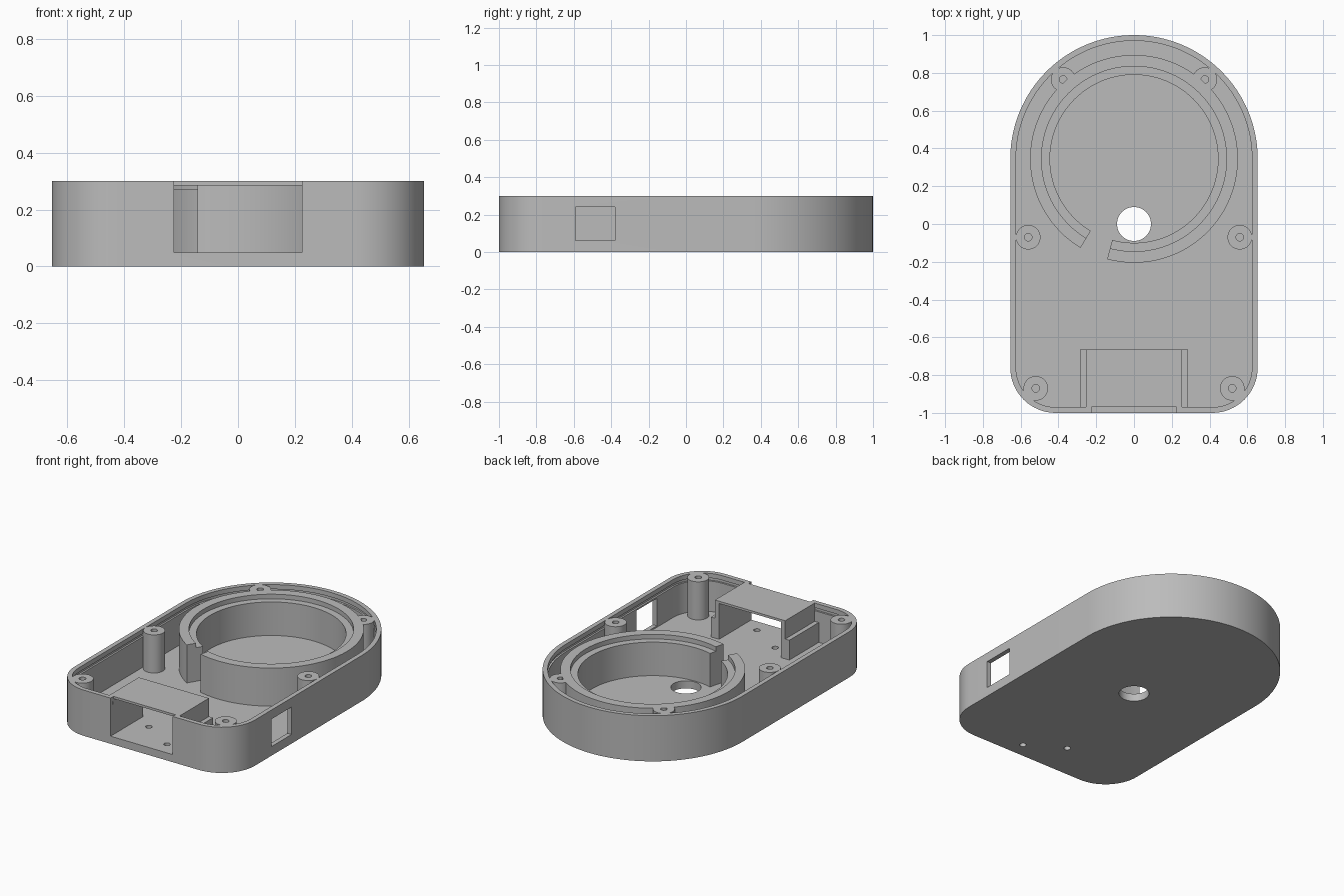
import bpy, bmesh, math
from mathutils import Vector

if "Cube" in bpy.data.objects:
    bpy.data.objects.remove(bpy.data.objects["Cube"])

grey = bpy.data.materials.new("plain grey")
grey.diffuse_color = (0.5, 0.5, 0.5, 1)
grey.use_nodes = True
grey.node_tree.nodes["Principled BSDF"].inputs["Base Color"].default_value = grey.diffuse_color

TOP, FLOOR = 0.30, 0.05
HALF, CORNER, ARC_Y = 0.655, 0.24, 0.345


def loft(name, loops):
    """Skin a list of equal-length point loops and cap both ends."""
    bm = bmesh.new()
    rows = [[bm.verts.new(p) for p in loop] for loop in loops]
    n = len(rows[0])
    for a, b in zip(rows, rows[1:]):
        for i in range(n):
            j = (i + 1) % n
            bm.faces.new((a[i], a[j], b[j], b[i]))
    bm.faces.new(rows[0])
    bm.faces.new(rows[-1])
    bmesh.ops.recalc_face_normals(bm, faces=bm.faces)
    me = bpy.data.meshes.new(name)
    bm.to_mesh(me)
    bm.free()
    me.materials.append(grey)
    ob = bpy.data.objects.new(name, me)
    bpy.context.collection.objects.link(ob)
    return ob


def box(name, x0, x1, y0, y1, z0, z1):
    return loft(name, [[(x0, y0, z), (x1, y0, z), (x1, y1, z), (x0, y1, z)]
                       for z in (z0, z1)])


def circle(x, y, r, z, n=32):
    return [(x + r * math.cos(math.tau * i / n), y + r * math.sin(math.tau * i / n), z)
            for i in range(n)]


def outline(inset, z):
    """Arched tray outline: round back end, two rounded front corners."""
    pts = []
    for cx, cy, r, a0, a1, n in ((0, ARC_Y, HALF, 0, 180, 64),
                                 (CORNER - HALF, CORNER - 1, CORNER, 180, 270, 16),
                                 (HALF - CORNER, CORNER - 1, CORNER, 270, 360, 16)):
        for i in range(n + 1):
            a = math.radians(a0 + (a1 - a0) * i / n)
            pts.append((cx + (r - inset) * math.cos(a), cy + (r - inset) * math.sin(a), z))
    return pts


def cut(target, cutters):
    bpy.context.view_layer.objects.active = target
    for c in cutters:
        m = target.modifiers.new("cut", 'BOOLEAN')
        m.operation, m.solver, m.object = 'DIFFERENCE', 'EXACT', c
        bpy.ops.object.modifier_apply(modifier=m.name)
        bpy.data.objects.remove(c)


# Tray: outer wall, rim, inner wall with a shallow lid groove, floor
tray = loft("tray", [outline(i, z) for i, z in (
    (0, 0), (0, TOP), (0.03, TOP), (0.03, 0.27), (0.018, 0.27),
    (0.018, 0.25), (0.03, 0.25), (0.03, FLOOR))])

# Openings: centre hole, screw holes, front slot, side window
cut(tray, [
    loft("hole_cutter", [circle(0, 0, 0.09, z, 48) for z in (-0.1, 0.2)]),
    loft("screw_cutter_a", [circle(-0.115, -0.76, 0.02, z, 24) for z in (-0.1, 0.2)]),
    loft("screw_cutter_b", [circle(0.115, -0.90, 0.02, z, 24) for z in (-0.1, 0.2)]),
    box("slot_cutter", -0.225, 0.225, -1.1, -0.96, FLOOR, 0.4),
    box("window_cutter", 0.58, 0.7, -0.59, -0.38, 0.06, 0.24),
])

# Round holder: stepped open ring with a gap at the front
profile = ((0.445, FLOOR - 0.01), (0.55, FLOOR - 0.01), (0.55, TOP),
           (0.49, TOP), (0.49, 0.27), (0.445, 0.27))
sections = []
for i in range(97):
    a = math.radians(255 + 344 * i / 96)
    sections.append([(r * math.cos(a), ARC_Y + r * math.sin(a), z) for r, z in profile])
loft("holder_ring", sections)

# Screw posts with blind holes, in mirrored pairs
for label, px, py in (("back", 0.375, 0.765), ("middle", 0.56, -0.07), ("front", 0.52, -0.87)):
    for side, s in (("left", -1), ("right", 1)):
        loft(f"{label}_post_{side}", [circle(s * px, py, r, z) for r, z in (
            (0.065, FLOOR - 0.01), (0.065, TOP), (0.02, TOP), (0.02, 0.12))])

# Front housing: roof plate, side walls and low outer ribs
box("housing_roof", -0.255, 0.255, -0.97, -0.665, 0.285, TOP)
for side, s in (("left", -1), ("right", 1)):
    x = sorted((s * 0.225, s * 0.255))
    box(f"housing_wall_{side}", *x, -0.975, -0.665, FLOOR - 0.01, 0.286)
    x = sorted((s * 0.254, s * 0.285))
    box(f"housing_rib_{side}", *x, -0.975, -0.665, FLOOR - 0.01, 0.18)

# Smooth the curved walls, keep the edges sharp
for ob in bpy.context.scene.objects:
    ob.select_set(True)
    bpy.context.view_layer.objects.active = ob
bpy.ops.object.shade_smooth_by_angle(angle=math.radians(30))
